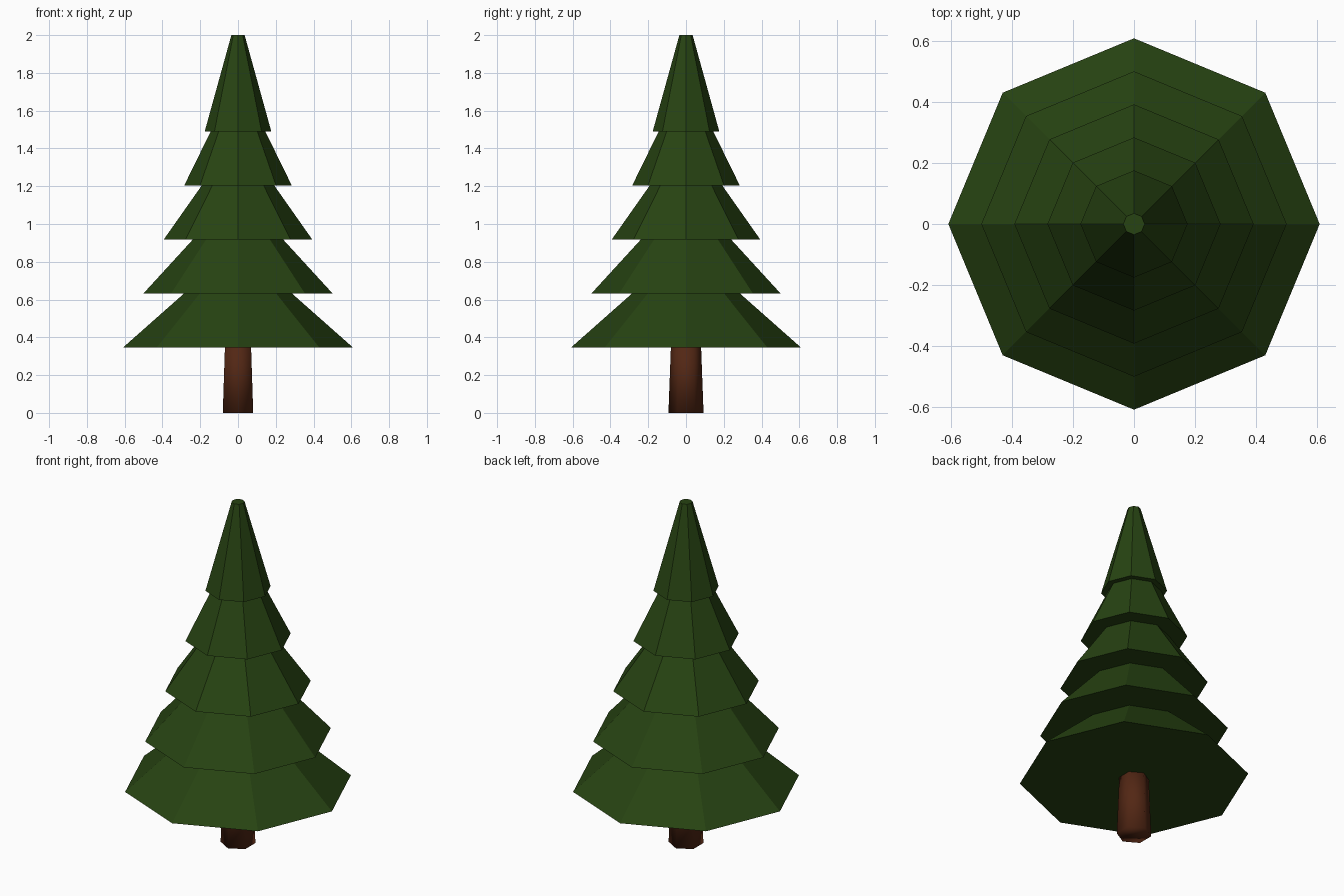
import bpy

if "Cube" in bpy.data.objects:
    bpy.data.objects.remove(bpy.data.objects["Cube"])


def material(name, rgb):
    m = bpy.data.materials.new(name)
    m.diffuse_color = (*rgb, 1.0)
    m.use_nodes = True
    m.node_tree.nodes["Principled BSDF"].inputs["Base Color"].default_value = m.diffuse_color
    return m


def tapered(name, sides, r_bottom, r_top, z0, z1, mat):
    """Closed tapered prism standing between heights z0 and z1."""
    bpy.ops.mesh.primitive_cone_add(
        vertices=sides, radius1=r_bottom, radius2=r_top,
        depth=z1 - z0, location=(0, 0, (z0 + z1) / 2))
    ob = bpy.context.object
    ob.name = name
    ob.data.materials.append(mat)
    return ob


green = material("needle green", (0.020, 0.056, 0.006))
brown = material("bark brown", (0.085, 0.020, 0.007))

# Six-sided trunk, softly shaded, running a little into the lowest tier
tapered("trunk", 6, 0.093, 0.078, 0.0, 0.40, brown)
bpy.ops.object.shade_smooth()

# Five flat-shaded octagonal branch tiers, shrinking evenly upwards
TIERS = 5
for i in range(TIERS):
    z = 0.345 + 0.2865 * i
    radius = 0.61 - 0.1085 * i
    tapered(f"branch_tier_{i + 1}", 8, radius, 0.035, z, z + 0.509, green)
    bpy.ops.object.shade_flat()
